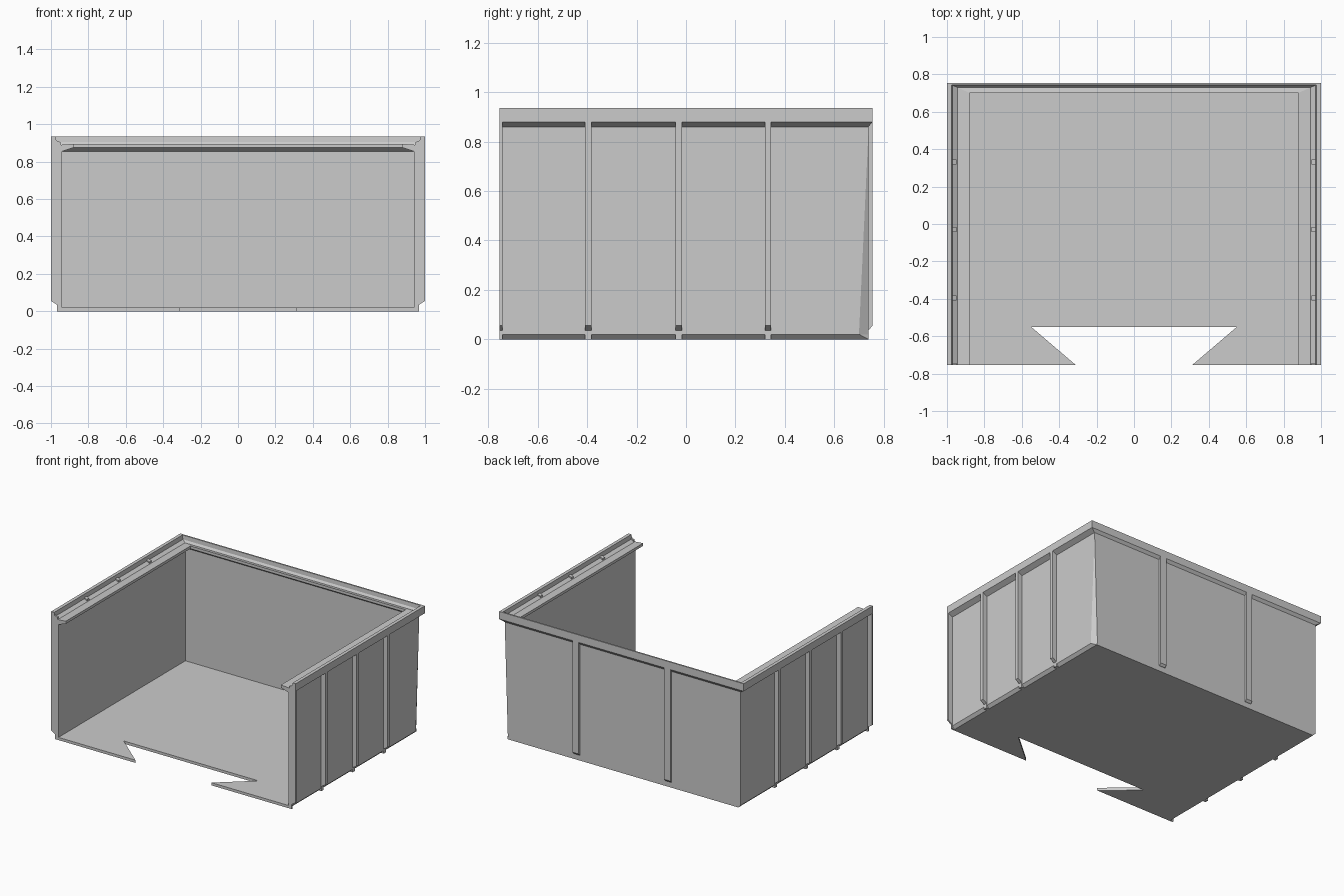
import bpy, bmesh

if "Cube" in bpy.data.objects:
    bpy.data.objects.remove(bpy.data.objects["Cube"])

FRONT = -0.755

grey = bpy.data.materials.new("plain grey")
grey.diffuse_color = (0.6, 0.6, 0.6, 1)
grey.use_nodes = True
grey.node_tree.nodes["Principled BSDF"].inputs["Base Color"].default_value = grey.diffuse_color


def finish(name, bm):
    bmesh.ops.remove_doubles(bm, verts=bm.verts, dist=0.0001)
    bmesh.ops.recalc_face_normals(bm, faces=bm.faces)
    mesh = bpy.data.meshes.new(name)
    bm.to_mesh(mesh)
    bm.free()
    mesh.materials.append(grey)
    ob = bpy.data.objects.new(name, mesh)
    bpy.context.collection.objects.link(ob)
    return ob


def loft(name, loops):
    """Skin closed loops of equal length and cap both ends."""
    bm = bmesh.new()
    rings = [[bm.verts.new(p) for p in loop] for loop in loops]
    n = len(rings[0])
    for a, b in zip(rings, rings[1:]):
        for i in range(n):
            j = (i + 1) % n
            bm.faces.new((a[i], a[j], b[j], b[i]))
    bm.faces.new(rings[0])
    bm.faces.new(rings[-1][::-1])
    return finish(name, bm)


# Wall section with outer rim, stepped groove and inner ledge: (x, z)
section = [(0.945, 0), (0.965, 0.02), (0.965, 0.86), (1, 0.88), (1, 0.935),
           (0.975, 0.935), (0.97, 0.905), (0.945, 0.89), (0.88, 0.895),
           (0.88, 0.875), (0.94, 0.855), (0.94, 0)]


def back_y(x):
    return 0.755 - 0.45 * (1 - x)


def front_loop(s):
    return [(s * x, FRONT, z) for x, z in section]


def corner_loop(s):
    loop = [(s * x, back_y(x), z) for x, z in section]
    loop[0] = (s * 0.945, 0.739, 0)
    return loop


# Three walls in one sweep; the right back corner has a tapering chamfer
side_corner, back_corner = corner_loop(1), corner_loop(1)
side_corner[1] = (0.965, 0.70, 0.02)
back_corner[1] = (0.94, 0.739, 0.02)
loft("walls_and_rim", [front_loop(-1), corner_loop(-1), back_corner,
                       side_corner, front_loop(1)])

# Floor with a dovetail cutout at the front
outline = [(-0.945, FRONT), (-0.31, FRONT), (-0.55, -0.55), (0.55, -0.55),
           (0.31, FRONT), (0.945, FRONT), (0.945, 0.73), (-0.945, 0.73)]
loft("floor", [[(x, y, z) for x, y in outline] for z in (0, 0.02)])

# Side ribs, each with a thin foot and a small bracket on the ledge
rib = [(0.945, 0), (0.968, 0), (0.968, 0.035), (1, 0.055), (1, 0.885), (0.945, 0.885)]
bracket = [(0.948, 0.885), (0.975, 0.885), (0.975, 0.915), (0.95, 0.905)]
spans = [(FRONT, -0.743), (-0.408, -0.382), (-0.043, -0.017), (0.319, 0.345)]
for s, side in ((-1, "left"), (1, "right")):
    for y0, y1 in spans:
        for part, prof in (("rib", rib), ("ledge_bracket", bracket)):
            loft(f"{side}_{part}", [[(s * x, y, z) for x, z in prof] for y in (y0, y1)])

# Back ribs
back_rib = [(0.733, 0.04), (0.742, 0.04), (0.755, 0.055), (0.755, 0.885), (0.733, 0.885)]
for cx in (-0.375, 0.375):
    loft("back_rib", [[(x, y, z) for y, z in back_rib] for x in (cx - 0.025, cx + 0.025)])
